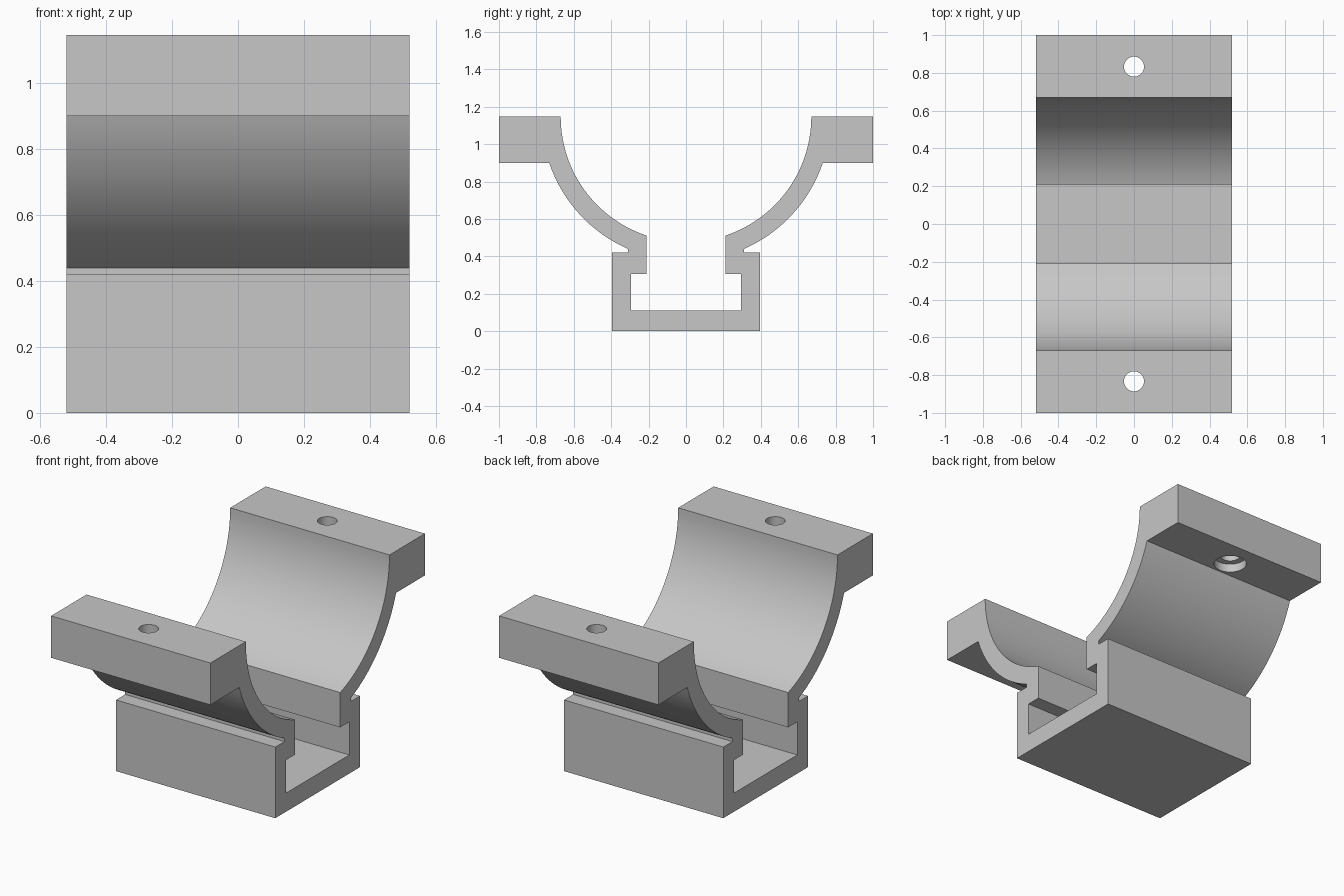
import bpy, bmesh
from math import sin, cos, asin, acos, radians

cube = bpy.data.objects.get("Cube")
if cube:
    bpy.data.objects.remove(cube, do_unlink=True)

HALF_LEN = 0.52                 # half length along x
TOP, FLANGE_BOTTOM = 1.147, 0.9
R_IN, R_OUT = 0.67, 0.772       # cradle radii
SLOT, NECK = 0.21, 0.31         # half widths of the slot and the neck
HOLE_Y = 0.833
STEPS = 28

grey = bpy.data.materials.new("plain grey")
grey.use_nodes = True
colour = (0.57, 0.57, 0.57, 1)
grey.diffuse_color = colour
grey.node_tree.nodes["Principled BSDF"].inputs["Base Color"].default_value = colour


def arc(radius, start, end):
    """Points on the cradle circle, angles measured down from horizontal."""
    angles = [start + (end - start) * i / STEPS for i in range(STEPS + 1)]
    return [(radius * cos(a), TOP - radius * sin(a)) for a in angles]


# Right half of the cross-section: channel, lip, cradle, flange, neck, base
half = [(0.295, 0.11), (0.295, 0.305), (SLOT, 0.305)]
half += arc(R_IN, acos(SLOT / R_IN), 0)
half += [(1, TOP), (1, FLANGE_BOTTOM)]
half += arc(R_OUT, asin((TOP - FLANGE_BOTTOM) / R_OUT), acos(NECK / R_OUT))
half += [(NECK, 0.42), (0.395, 0.42), (0.395, 0)]
profile = half + [(-y, z) for y, z in reversed(half)]

# Bracket body: extrude the section along x
bm = bmesh.new()
face = bm.faces.new([bm.verts.new((-HALF_LEN, y, z)) for y, z in profile])
result = bmesh.ops.extrude_face_region(bm, geom=[face])
moved = [v for v in result["geom"] if isinstance(v, bmesh.types.BMVert)]
bmesh.ops.translate(bm, verts=moved, vec=(2 * HALF_LEN, 0, 0))
bmesh.ops.recalc_face_normals(bm, faces=bm.faces)
mesh = bpy.data.meshes.new("clamp_bracket")
bm.to_mesh(mesh)
bm.free()
bracket = bpy.data.objects.new("clamp_bracket", mesh)
bpy.context.collection.objects.link(bracket)
mesh.materials.append(grey)


def drill(name, y, radius, bottom, top):
    """Cut a vertical round hole through the bracket."""
    bpy.ops.mesh.primitive_cylinder_add(
        vertices=48, radius=radius, depth=top - bottom,
        location=(0, y, (top + bottom) / 2))
    cutter = bpy.context.object
    cutter.name = name
    cutter.hide_render = True
    cutter.data.materials.append(grey)
    cut = bracket.modifiers.new(name, "BOOLEAN")
    cut.operation, cut.solver, cut.object = "DIFFERENCE", "EXACT", cutter
    bpy.ops.object.select_all(action="DESELECT")
    bpy.context.view_layer.objects.active = bracket
    bracket.select_set(True)
    bpy.ops.object.modifier_apply(modifier=name)
    bpy.data.objects.remove(cutter, do_unlink=True)


# Bolt holes with a shallow counterbore underneath each flange
for side in (-1, 1):
    drill("bolt_hole_cutter", side * HOLE_Y, 0.053, 0.8, 1.3)
    drill("counterbore_cutter", side * HOLE_Y, 0.09, 0.8, FLANGE_BOTTOM + 0.05)

bpy.ops.object.shade_smooth_by_angle(angle=radians(25))
